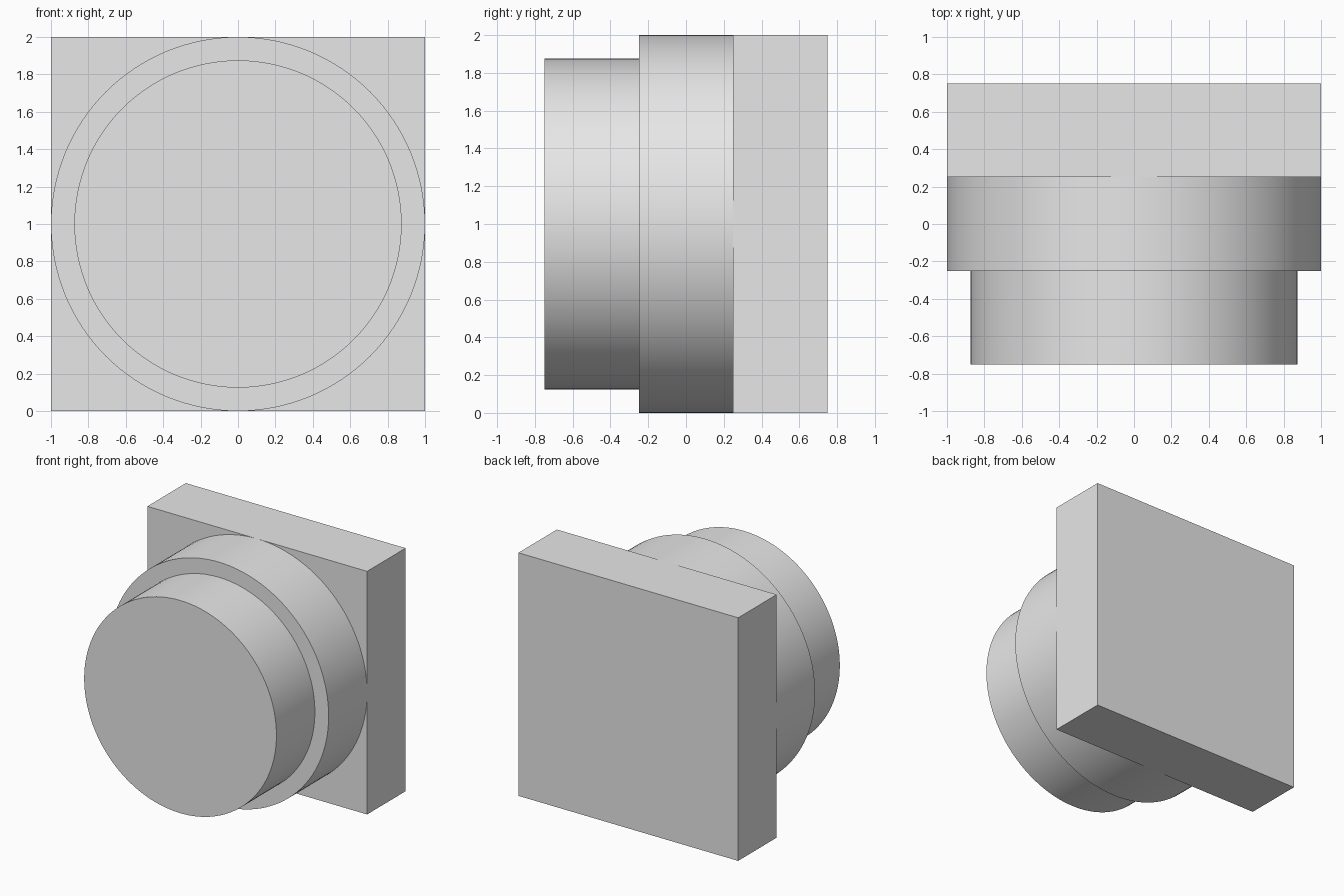
import bpy
import math

# Remove the default cube
cube = bpy.data.objects.get("Cube")
if cube:
    bpy.data.objects.remove(cube, do_unlink=True)

# Single plain material
GREY = (0.8, 0.8, 0.8, 1.0)
grey = bpy.data.materials.new("light_grey")
grey.use_nodes = True
grey.diffuse_color = GREY
grey.node_tree.nodes["Principled BSDF"].inputs["Base Color"].default_value = GREY


def finish(name):
    obj = bpy.context.object
    obj.name = name
    obj.data.materials.append(grey)
    return obj


def disc(name, radius, y_front, y_back):
    """Smooth cylinder lying along y, centred at z = 1."""
    bpy.ops.mesh.primitive_cylinder_add(
        vertices=128, radius=radius, depth=y_back - y_front,
        location=(0, (y_front + y_back) / 2, 1),
        rotation=(math.pi / 2, 0, 0))
    obj = finish(name)
    bpy.ops.object.transform_apply(location=False, rotation=True, scale=True)
    bpy.ops.object.shade_smooth_by_angle(angle=math.radians(30))
    return obj


# Square plate at the back
bpy.ops.mesh.primitive_cube_add(size=1, location=(0, 0.5, 1))
plate = finish("back_plate")
plate.scale = (2, 0.5, 2)
bpy.ops.object.transform_apply(location=False, rotation=False, scale=True)

# Stepped round boss in front of it
disc("wide_disc", 1.0, -0.25, 0.25)
disc("front_disc", 0.875, -0.75, -0.25)
